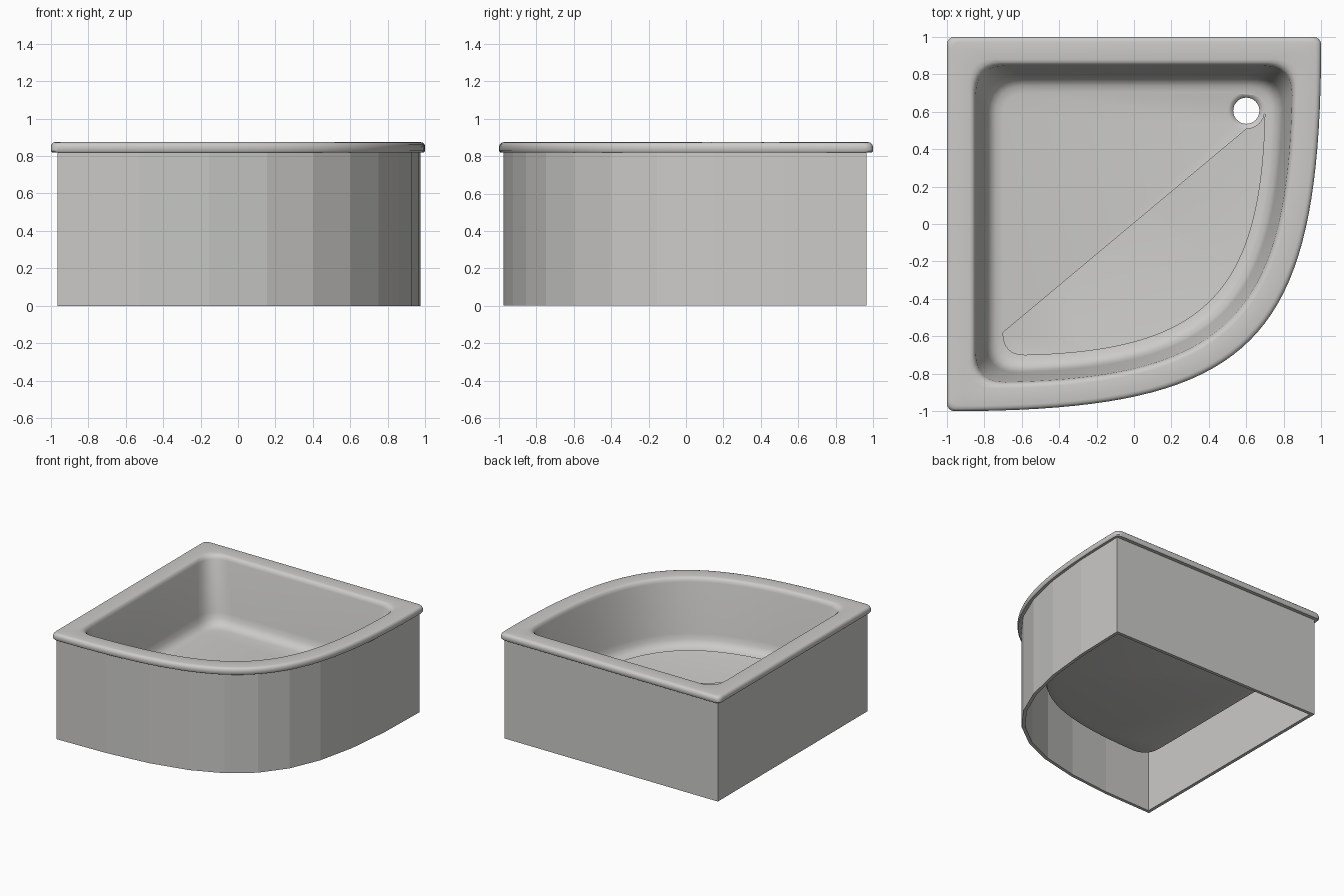
import bpy, bmesh, math
from mathutils import Vector

cube = bpy.data.objects.get("Cube")
if cube:
    bpy.data.objects.remove(cube)

enamel = bpy.data.materials.new("pale grey enamel")
enamel.use_nodes = True
COLOUR = (0.6, 0.595, 0.58, 1)
enamel.diffuse_color = COLOUR
enamel.node_tree.nodes["Principled BSDF"].inputs["Base Color"].default_value = COLOUR


def outline(inset, radius, segments, bulge=0.0, corner_steps=6):
    """Quadrant plan: two straight walls and one bowed front, with rounded corners."""
    side = 1 - inset
    end = side + bulge
    control = 8 * (0.62 - 0.707 * inset) / 3 - side
    p0, p1 = Vector((-side, -end)), Vector((control, -end))
    p2, p3 = Vector((end, -control)), Vector((end, side))

    def bow(t):
        u = 1 - t
        return p0 * u**3 + p1 * 3 * u * u * t + p2 * 3 * u * t * t + p3 * t**3

    def corner(a, c, b):
        if not radius:
            return [c]
        steps = [i / corner_steps for i in range(corner_steps + 1)]
        return [a * (1 - t)**2 + c * 2 * t * (1 - t) + b * t * t for t in steps]

    cut = radius / (3 * (control + side))
    back = Vector((-side, side))
    right, up = Vector((radius, 0)), Vector((0, radius))
    pts = corner(p0 + up, p0, bow(cut))
    pts += [bow(cut + (1 - 2 * cut) * i / segments) for i in range(1, segments)]
    pts += corner(bow(1 - cut), p3, p3 - right)
    pts += corner(back + right, back, back - up)
    return pts


def add_ring(bm, pts, z):
    return [bm.verts.new((p.x, p.y, z)) for p in pts]


def bridge(bm, a, b):
    n = len(a)
    for i in range(n):
        j = (i + 1) % n
        bm.faces.new((a[i], a[j], b[j], b[i]))


def fill_between(bm, outer, inner):
    edges = []
    for loop in (outer, inner):
        for i, v in enumerate(loop):
            w = loop[(i + 1) % len(loop)]
            edges.append(bm.edges.get((v, w)) or bm.edges.new((v, w)))
    bmesh.ops.triangle_fill(bm, use_beauty=True, edges=edges)


def finish(bm, name):
    bmesh.ops.recalc_face_normals(bm, faces=bm.faces)
    mesh = bpy.data.meshes.new(name)
    bm.to_mesh(mesh)
    bm.free()
    mesh.materials.append(enamel)
    obj = bpy.data.objects.new(name, mesh)
    bpy.context.collection.objects.link(obj)
    return obj


# Tray: rings of (inset, height, corner radius), from the underside over the rim to the floor
PROFILE = [
    (0.30, 0.322, 0.12), (0.22, 0.34, 0.15), (0.185, 0.44, 0.15), (0.13, 0.82, 0.13),
    (0.006, 0.82, 0.05), (0.0, 0.828, 0.05), (0.0, 0.85, 0.05), (0.004, 0.863, 0.05),
    (0.013, 0.872, 0.05), (0.028, 0.875, 0.05), (0.12, 0.875, 0.13), (0.135, 0.872, 0.14),
    (0.147, 0.862, 0.15), (0.154, 0.84, 0.16), (0.205, 0.44, 0.18), (0.216, 0.395, 0.18),
    (0.235, 0.365, 0.17), (0.262, 0.348, 0.15), (0.30, 0.342, 0.12),
]
bm = bmesh.new()
rings = [add_ring(bm, outline(d, r, 40), z) for d, z, r in PROFILE]
for a, b in zip(rings, rings[1:]):
    bridge(bm, a, b)

# Drain: a shallow dished seat around a through hole
def circle(radius):
    angles = [math.tau * i / 32 for i in range(32)]
    return [Vector((0.6 + radius * math.cos(a), 0.605 + radius * math.sin(a))) for a in angles]

DRAIN = [(0.098, 0.342), (0.088, 0.339), (0.074, 0.328), (0.07, 0.322)]
drain = [add_ring(bm, circle(r), z) for r, z in DRAIN]
for a, b in zip(drain, drain[1:]):
    bridge(bm, a, b)
fill_between(bm, rings[-1], drain[0])
fill_between(bm, rings[0], drain[-1])
tray = finish(bm, "tray")
bpy.ops.object.select_all(action="DESELECT")
tray.select_set(True)
bpy.context.view_layer.objects.active = tray
bpy.ops.object.shade_smooth_by_angle(angle=math.radians(40))

# Skirt: a thin faceted wall, open at the bottom
bm = bmesh.new()
wall = [add_ring(bm, outline(d, 0, 10, bulge=0.01), z)
        for d, z in ((0.035, 0.0), (0.035, 0.825), (0.062, 0.825), (0.062, 0.0))]
for i in range(4):
    bridge(bm, wall[i], wall[(i + 1) % 4])
finish(bm, "skirt")
